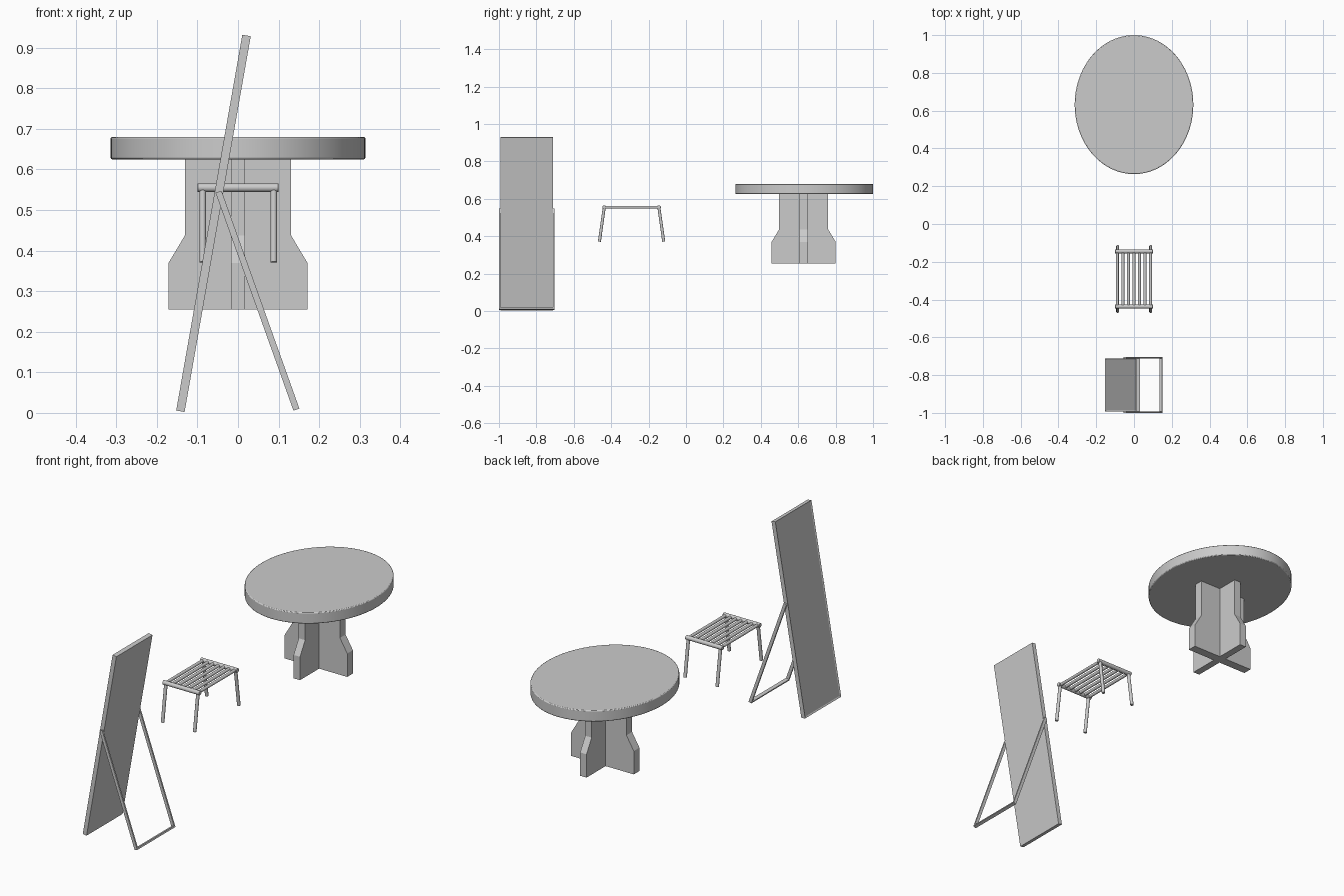
import bpy, bmesh, math
from mathutils import Vector, Matrix

if "Cube" in bpy.data.objects:
    bpy.data.objects.remove(bpy.data.objects["Cube"])


def finish(name, bm, smooth=False, bevel=0.0):
    bmesh.ops.recalc_face_normals(bm, faces=bm.faces[:])
    me = bpy.data.meshes.new(name)
    bm.to_mesh(me)
    bm.free()
    ob = bpy.data.objects.new(name, me)
    bpy.context.collection.objects.link(ob)
    if bevel:
        m = ob.modifiers.new("soft_edge", 'BEVEL')
        m.width, m.segments, m.limit_method = bevel, 2, 'ANGLE'
    if smooth:
        bpy.ops.object.select_all(action='DESELECT')
        bpy.context.view_layer.objects.active = ob
        ob.select_set(True)
        bpy.ops.object.shade_smooth_by_angle(angle=math.radians(35))
    return ob


def rod(name, a, b, r, segs=20):
    a, b = Vector(a), Vector(b)
    bm = bmesh.new()
    mat = Matrix.Translation((a + b) / 2) @ (b - a).to_track_quat('Z', 'Y').to_matrix().to_4x4()
    bmesh.ops.create_cone(bm, cap_ends=True, segments=segs, radius1=r, radius2=r,
                          depth=(b - a).length, matrix=mat)
    return finish(name, bm, True, r * 0.15)


def box(size, mat):
    bm = bmesh.new()
    bmesh.ops.create_cube(bm, size=1, matrix=mat @ Matrix.Diagonal((*size, 1)))
    return bm


def slanted(a, b, y):
    # frame at the middle of an xz segment, local z running along it
    dx, dz = b[0] - a[0], b[1] - a[1]
    mid = Matrix.Translation(((a[0] + b[0]) / 2, y, (a[1] + b[1]) / 2))
    return mid @ Matrix.Rotation(math.atan2(dx, dz), 4, 'Y'), math.hypot(dx, dz)


# --- Table: oval top on a crossed-panel pedestal
TY = 0.632
bm = bmesh.new()
bmesh.ops.create_cone(bm, cap_ends=True, segments=96, radius1=1, radius2=1, depth=1,
                      matrix=Matrix.Translation((0, TY, 0.6525)) @ Matrix.Diagonal((0.314, 0.368, 0.055, 1)))
finish("table_top", bm, True, 0.004)

half = [(0.171, 0.255), (0.171, 0.37), (0.131, 0.437), (0.131, 0.63)]
outline = half + [(-w, z) for w, z in reversed(half)]
for name, turn, t in (("pedestal_panel_wide", 0, 0.044), ("pedestal_panel_deep", 90, 0.035)):
    bm = bmesh.new()
    f = bm.faces.new([bm.verts.new((w, -t / 2, z)) for w, z in outline])
    ext = bmesh.ops.extrude_face_region(bm, geom=[f])
    bmesh.ops.translate(bm, vec=(0, t, 0), verts=[v for v in ext["geom"] if isinstance(v, bmesh.types.BMVert)])
    bmesh.ops.transform(bm, verts=bm.verts[:],
                        matrix=Matrix.Translation((0, TY - 0.003, 0)) @ Matrix.Rotation(math.radians(turn), 4, 'Z'))
    finish(name, bm)

# --- Slatted stool: rails, slats and splayed legs
SY, Z = -0.291, 0.555
for s in (-1, 1):
    y = SY + s * 0.146
    rod("stool_rail", (-0.1, y, Z), (0.1, y, Z), 0.0105)
    for x in (-0.087, 0.088):
        rod("stool_leg", (x, SY + s * 0.172, 0.371), (x, y, Z), 0.008)
for i in range(7):
    x = -0.088 + i * 0.0293
    rod("stool_slat", (x, SY - 0.146, Z), (x, SY + 0.146, Z), 0.0075)

# --- Leaning mirror: framed panel facing -x
MY = -0.8515
mat, length = slanted((-0.142, 0.004), (0.021, 0.93), MY)
bm = box((0.021, 0.281, length), mat)
bm.faces.ensure_lookup_table()
bm.normal_update()
face = min(bm.faces, key=lambda f: f.normal.x)
bmesh.ops.inset_region(bm, faces=[face], thickness=0.009)
bmesh.ops.translate(bm, verts=face.verts[:], vec=-face.normal * 0.003)
finish("mirror_panel", bm)

# --- Mirror prop: two side legs and a foot bar
top, foot = (-0.048, 0.545), (0.144, 0.008)
for s in (-1, 1):
    mat, length = slanted(top, foot, MY + s * 0.1445)
    finish("mirror_prop_leg", box((0.0155, 0.008, length), mat))
mat, length = slanted(top, foot, MY)
mat = mat @ Matrix.Translation((0, 0, length / 2 - 0.004))
finish("mirror_prop_foot", box((0.0155, 0.281, 0.008), mat))
